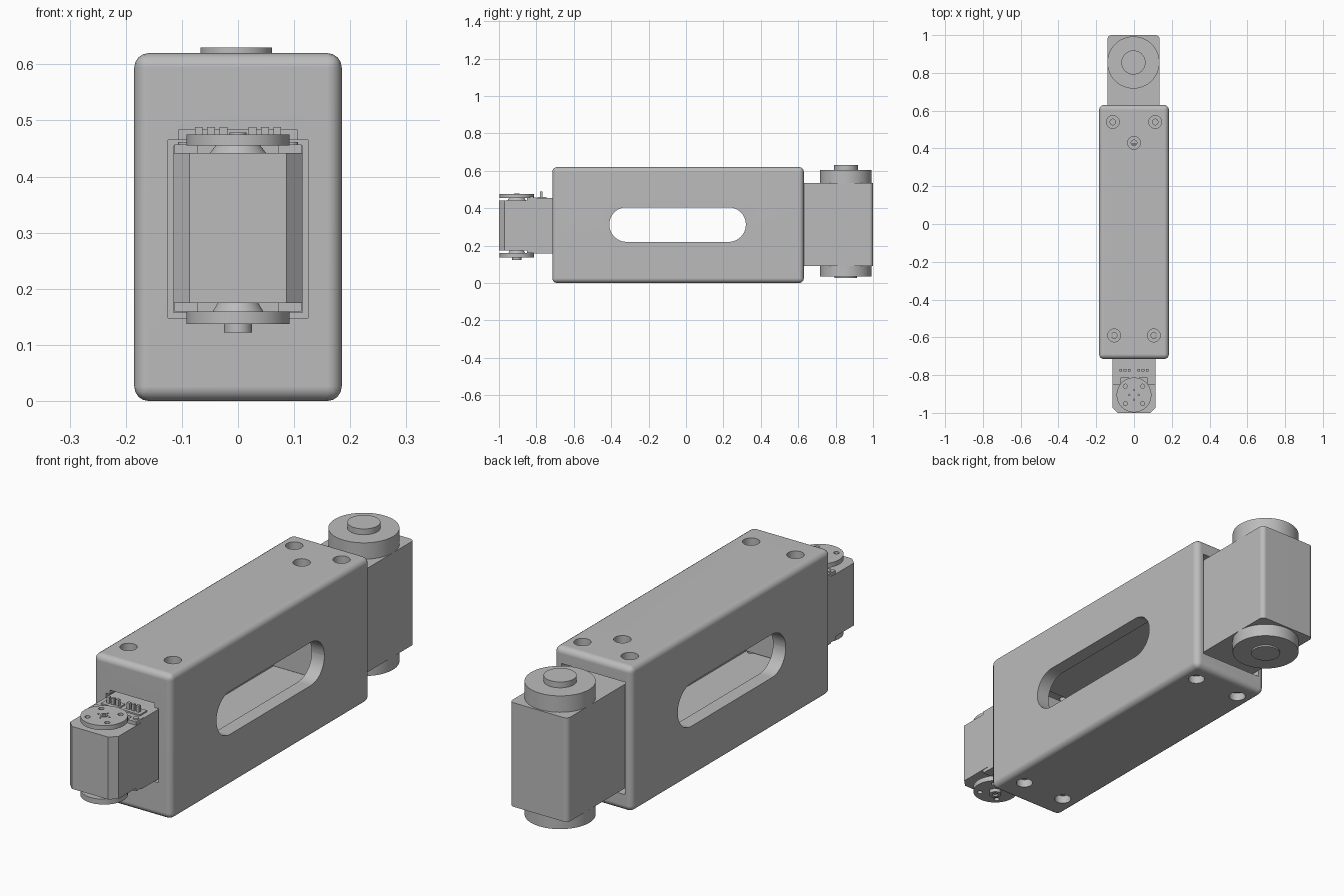
import bpy, bmesh, math
from mathutils import Matrix, Vector

default = bpy.data.objects.get("Cube")
if default:
    bpy.data.objects.remove(default, do_unlink=True)

grey = bpy.data.materials.new("plain_grey")
grey.use_nodes = True
grey.diffuse_color = (0.5, 0.5, 0.5, 1)
grey.node_tree.nodes["Principled BSDF"].inputs["Base Color"].default_value = (0.5, 0.5, 0.5, 1)


def finish(name, bm):
    bmesh.ops.recalc_face_normals(bm, faces=bm.faces)
    mesh = bpy.data.meshes.new(name)
    bm.to_mesh(mesh)
    bm.free()
    mesh.materials.append(grey)
    obj = bpy.data.objects.new(name, mesh)
    bpy.context.collection.objects.link(obj)
    return obj


def box(name, x, y, z, bevel=0, segments=1, pick=lambda mid, along: True):
    """Box from (low, high) ranges; bevels the edges chosen by pick."""
    bm = bmesh.new()
    bmesh.ops.create_cube(bm, size=1)
    size = Vector((x[1] - x[0], y[1] - y[0], z[1] - z[0]))
    mid = Vector((sum(x) / 2, sum(y) / 2, sum(z) / 2))
    unit_edges = []
    for e in bm.edges:
        m = (e.verts[0].co + e.verts[1].co) / 2
        d = e.verts[1].co - e.verts[0].co
        if pick(m, max(range(3), key=lambda i: abs(d[i]))):
            unit_edges.append(e)
    for v in bm.verts:
        v.co = Vector(a * b for a, b in zip(v.co, size)) + mid
    if bevel:
        bmesh.ops.bevel(bm, geom=unit_edges, offset=bevel, segments=segments,
                        affect='EDGES', profile=0.5)
    return finish(name, bm)


def disc(name, x, y, z, radius, sides=48, top=None):
    bm = bmesh.new()
    bmesh.ops.create_cone(bm, cap_ends=True, segments=sides, radius1=radius,
                          radius2=radius if top is None else top, depth=z[1] - z[0],
                          matrix=Matrix.Translation((x, y, sum(z) / 2)))
    return finish(name, bm)


def activate(obj):
    bpy.ops.object.select_all(action='DESELECT')
    obj.select_set(True)
    bpy.context.view_layer.objects.active = obj


def cut(obj, cutters):
    activate(obj)
    for c in cutters:
        mod = obj.modifiers.new("cut", 'BOOLEAN')
        mod.operation, mod.solver, mod.object = 'DIFFERENCE', 'EXACT', c
        bpy.ops.object.modifier_apply(modifier=mod.name)
        bpy.data.objects.remove(c, do_unlink=True)


# Hollow arm housing with a side slot, end pockets and counterbored screw holes
housing = box("arm_housing", (-.185, .185), (-.715, .63), (0, .62), .026, 4)
cutters = [
    box("front_pocket", (-.125, .125), (-.9, .5), (.148, .465)),
    box("front_pocket_top", (-.106, .106), (-.9, -.55), (.4, .483)),
    box("rear_pocket", (-.152, .148), (.42, .9), (.072, .553)),
    box("side_slot", (-.4, .4), (-.41, .32), (.22, .405), .0924, 12,
        lambda m, along: along == 0),
]
front_holes = [(-.105, -.59), (.105, -.59)]
rear_holes = [(-.112, .54), (.112, .54)]
for hx, hy in front_holes + rear_holes + [(0, .43)]:
    cutters.append(disc("counterbore", hx, hy, (.585, .7), .034, 32))
    cutters.append(disc("screw_hole", hx, hy, (.44, .7), .015, 24))
for hx, hy in front_holes + rear_holes:
    cutters.append(disc("counterbore", hx, hy, (-.1, .035), .034, 32))
    cutters.append(disc("screw_hole", hx, hy, (-.1, .2), .015, 24))
cut(housing, cutters)

# Rear motor block, its rotors and shaft caps
vertical = lambda m, along: along == 2
box("rear_motor", (-.14, .135), (.425, 1), (.09, .535), .02, 4,
    lambda m, along: along == 2 and m.y > 0)
disc("rear_upper_rotor", -.003, .855, (.535, .605), .138, 64)
disc("rear_upper_cap", -.003, .855, (.605, .63), .064)
disc("rear_lower_rotor", -.003, .855, (.035, .09), .138, 64)
disc("rear_lower_cap", -.003, .855, (.028, .035), .06)

# Front servo: chamfered nose in front of a taller back section
box("servo_nose", (-.115, .115), (-1, -.815), (.175, .442), .029, 1,
    lambda m, along: along == 2 and m.y < 0)
box("servo_back", (-.115, .115), (-.815, -.57), (.157, .455))
for side, label in ((1, "left"), (-1, "right")):
    xs = sorted((side * .072, side * .113))
    for z, level in (((.44, .457), "upper"), ((.16, .178), "lower")):
        box(f"servo_{level}_{label}_ear", xs, (-.85, -.8), z)
    cx = .095 * side
    disc(f"servo_{label}_ear_screw", cx, -.825, (.457, .462), .012, 16)

# Servo horns with drilled bolt circles
HY = -.905
for name, z in (("upper_horn", (.455, .475)), ("lower_horn", (.137, .16))):
    horn = disc(name, 0, HY, z, .092, 64)
    holes = [disc("bolt_hole", sx * .046, HY + sy * .046, (z[0] - .02, z[1] + .02), .011, 20)
             for sx in (-1, 1) for sy in (-1, 1)]
    holes += [disc("pin_hole", .026 * math.cos(a), HY + .026 * math.sin(a),
                   (z[0] - .02, z[1] + .02), .004, 12)
              for a in (0, math.pi / 2, math.pi, -math.pi / 2)]
    cut(horn, holes)
disc("upper_horn_seat", 0, HY, (.442, .455), .05, 48, .04)
disc("lower_horn_seat", 0, HY, (.16, .175), .045, 48, .036)
upper_hub = disc("upper_horn_hub", 0, HY, (.47, .479), .015, 24)
cut(upper_hub, [disc("hub_bore", 0, HY, (.472, .5), .008, 16)])
lower_hub = disc("lower_horn_hub", 0, HY, (.122, .14), .025, 32)
cut(lower_hub, [disc("hub_bore", 0, HY, (.1, .13), .012, 16)])

# Cable sockets with three pins each
for side, label in ((1, "left"), (-1, "right")):
    xs = sorted((side * .012, side * .092))
    box(f"{label}_socket_base", xs, (-.795, -.745), (.455, .461))
    for i in range(3):
        px = side * (.026 + i * .022)
        box(f"{label}_socket_pin_{i + 1}", (px - .007, px + .007), (-.78, -.767), (.46, .488))

# Smooth curved faces and keep sharp edges
for obj in [o for o in bpy.context.collection.objects if o.type == 'MESH' and
            o.data.materials and o.data.materials[0] == grey]:
    activate(obj)
    bpy.ops.object.shade_smooth_by_angle(angle=math.radians(30))
    mod = obj.modifiers.new("even_normals", 'WEIGHTED_NORMAL')
    mod.keep_sharp = True
